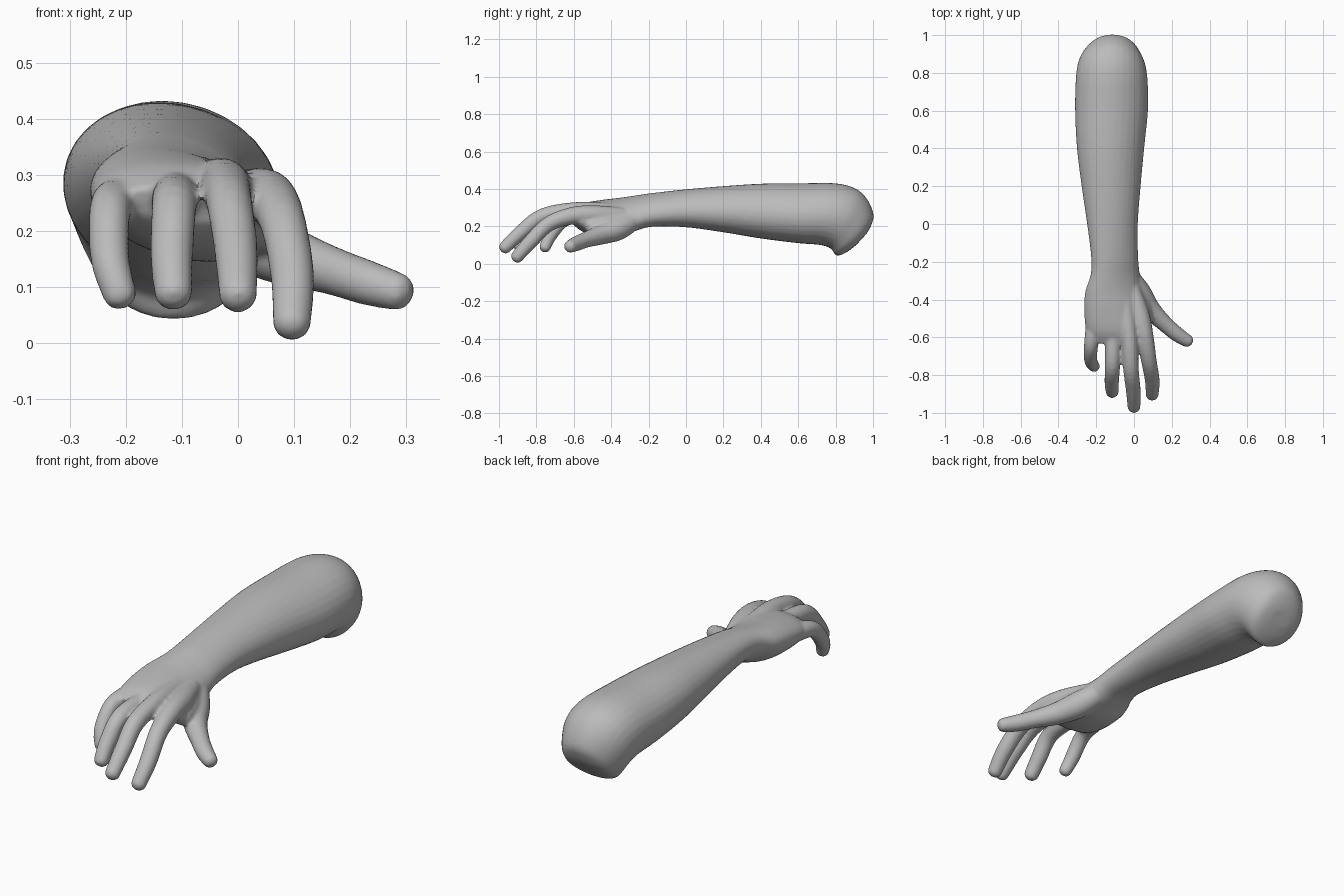
import bpy
import bmesh
import math
from mathutils import Vector

default_cube = bpy.data.objects.get("Cube")
if default_cube:
    bpy.data.objects.remove(default_cube, do_unlink=True)

SIDES = 32
STEPS = 5


def make_material(name, colour):
    material = bpy.data.materials.new(name)
    material.use_nodes = True
    material.diffuse_color = colour
    material.node_tree.nodes["Principled BSDF"].inputs["Base Color"].default_value = colour
    return material


def smooth_rows(rows):
    """Insert Catmull-Rom steps between rows of equal length."""
    result = []
    for i in range(len(rows) - 1):
        before, start = rows[max(i - 1, 0)], rows[i]
        end, after = rows[i + 1], rows[min(i + 2, len(rows) - 1)]
        for step in range(STEPS):
            t = step / STEPS
            result.append([
                b + 0.5 * t * (c - a + t * (2 * a - 5 * b + 4 * c - d + t * (3 * (b - c) + d - a)))
                for a, b, c, d in zip(before, start, end, after)])
    result.append(list(rows[-1]))
    return result


def add_loft(bm, rings):
    """Skin a closed shell over (centre, across, up) ellipses."""
    loops = []
    for centre, across, up in rings:
        loop = []
        for k in range(SIDES):
            angle = math.tau * k / SIDES
            loop.append(bm.verts.new(centre + across * math.cos(angle) + up * math.sin(angle)))
        loops.append(loop)
    faces = [bm.faces.new(loops[0]), bm.faces.new(loops[-1])]
    for first, second in zip(loops, loops[1:]):
        for k in range(SIDES):
            n = (k + 1) % SIDES
            faces.append(bm.faces.new((first[k], first[n], second[n], second[k])))
    bmesh.ops.recalc_face_normals(bm, faces=faces)


def add_limb(bm, rows):
    """Each row: top y, top z, bottom y, bottom z, right x, left x, lean."""
    rings = []
    for top_y, top_z, low_y, low_z, right, left, lean in smooth_rows(rows):
        middle = (right + left) / 2
        top = Vector((middle - lean, top_y, top_z))
        low = Vector((middle + lean, low_y, low_z))
        rings.append(((top + low) / 2, Vector(((left - right) / 2, 0, 0)), (top - low) / 2))
    add_loft(bm, rings)


def add_digit(bm, rows):
    """Each row: x, y, z, radius. The tip is closed with a dome."""
    rows = smooth_rows(rows)
    points = [Vector(r[:3]) for r in rows]
    radii = [r[3] for r in rows]
    heading = (points[-1] - points[-2]).normalized()
    tip, size = points[-1], radii[-1]
    for turn in (0.4, 0.8, 1.2, 1.45):
        points.append(tip + heading * size * 0.8 * math.sin(turn))
        radii.append(size * math.cos(turn))
    rings = []
    for i, (point, radius) in enumerate(zip(points, radii)):
        along = points[min(i + 1, len(points) - 1)] - points[max(i - 1, 0)]
        across = along.cross(Vector((0, 0, 1))).normalized()
        up = across.cross(along).normalized()
        rings.append((point, across * radius, up * radius))
    add_loft(bm, rings)


# Forearm, wrist and palm, from the slanted, slightly domed elbow end to the knuckles
limb = [
    (.965, .16, .91, .10, -.17, -.06, 0),
    (.988, .20, .86, .062, -.22, -.01, 0),
    (1.003, .26, .81, .042, -.25, .02, 0),
    (.972, .34, .79, .058, -.278, .042, .005),
    (.91, .40, .775, .08, -.297, .06, .01),
    (.80, .43, .72, .10, -.308, .072, .015),
    (.60, .43, .60, .11, -.311, .073, .02),
    (.40, .428, .40, .135, -.301, .053, .02),
    (.20, .415, .20, .168, -.276, .034, .02),
    (0, .398, 0, .195, -.246, .018, .025),
    (-.18, .378, -.18, .198, -.22, .016, .04),
    (-.27, .365, -.27, .175, -.22, .022, .05),
    (-.36, .352, -.36, .148, -.25, .042, .05),
    (-.46, .34, -.46, .148, -.258, .07, .045),
    (-.57, .32, -.55, .17, -.25, .09, .03),
    (-.64, .285, -.61, .215, -.215, .075, .01),
]

# Fingers start inside the back of the hand so their knuckles rise from it
digits = [
    # index
    [(-.01, -.34, .26, .04), (.03, -.48, .26, .052), (.057, -.60, .258, .047),
     (.08, -.73, .215, .041), (.097, -.83, .12, .039), (.096, -.905, .035, .034)],
    # middle
    [(-.05, -.40, .285, .04), (-.025, -.60, .285, .044), (-.016, -.77, .253, .041),
     (-.004, -.88, .17, .039), (.0, -.97, .085, .034)],
    # ring
    [(-.12, -.40, .285, .04), (-.112, -.58, .265, .042), (-.114, -.75, .245, .04),
     (-.118, -.84, .155, .038), (-.115, -.89, .088, .034)],
    # little
    [(-.185, -.38, .26, .045), (-.213, -.54, .255, .042), (-.228, -.65, .235, .037),
     (-.228, -.725, .15, .035), (-.21, -.755, .085, .03)],
    # thumb with its fleshy base
    [(-.03, -.27, .24, .05), (.025, -.36, .19, .063), (.085, -.45, .157, .054),
     (.165, -.53, .13, .043), (.23, -.585, .108, .04), (.285, -.62, .092, .034)],
    # skin between thumb and index
    [(-.02, -.34, .235, .06), (.03, -.44, .21, .058), (.06, -.51, .205, .042)],
]

bm = bmesh.new()
add_limb(bm, limb)
for digit in digits:
    add_digit(bm, digit)
mesh = bpy.data.meshes.new("forearm_and_hand")
bm.to_mesh(mesh)
bm.free()
arm = bpy.data.objects.new("forearm_and_hand", mesh)
bpy.context.collection.objects.link(arm)
mesh.materials.append(make_material("plain grey", (.5, .5, .5, 1)))

# Fuse the shells into one skin and soften the joins
remesh = arm.modifiers.new("fuse", "REMESH")
remesh.mode = "VOXEL"
remesh.voxel_size = 0.008
remesh.use_smooth_shade = True
soften = arm.modifiers.new("soften", "SMOOTH")
soften.factor = 0.5
soften.iterations = 6

bpy.context.view_layer.objects.active = arm
arm.select_set(True)
for modifier in ("fuse", "soften"):
    bpy.ops.object.modifier_apply(modifier=modifier)
bpy.ops.object.shade_smooth_by_angle(angle=math.radians(40))
